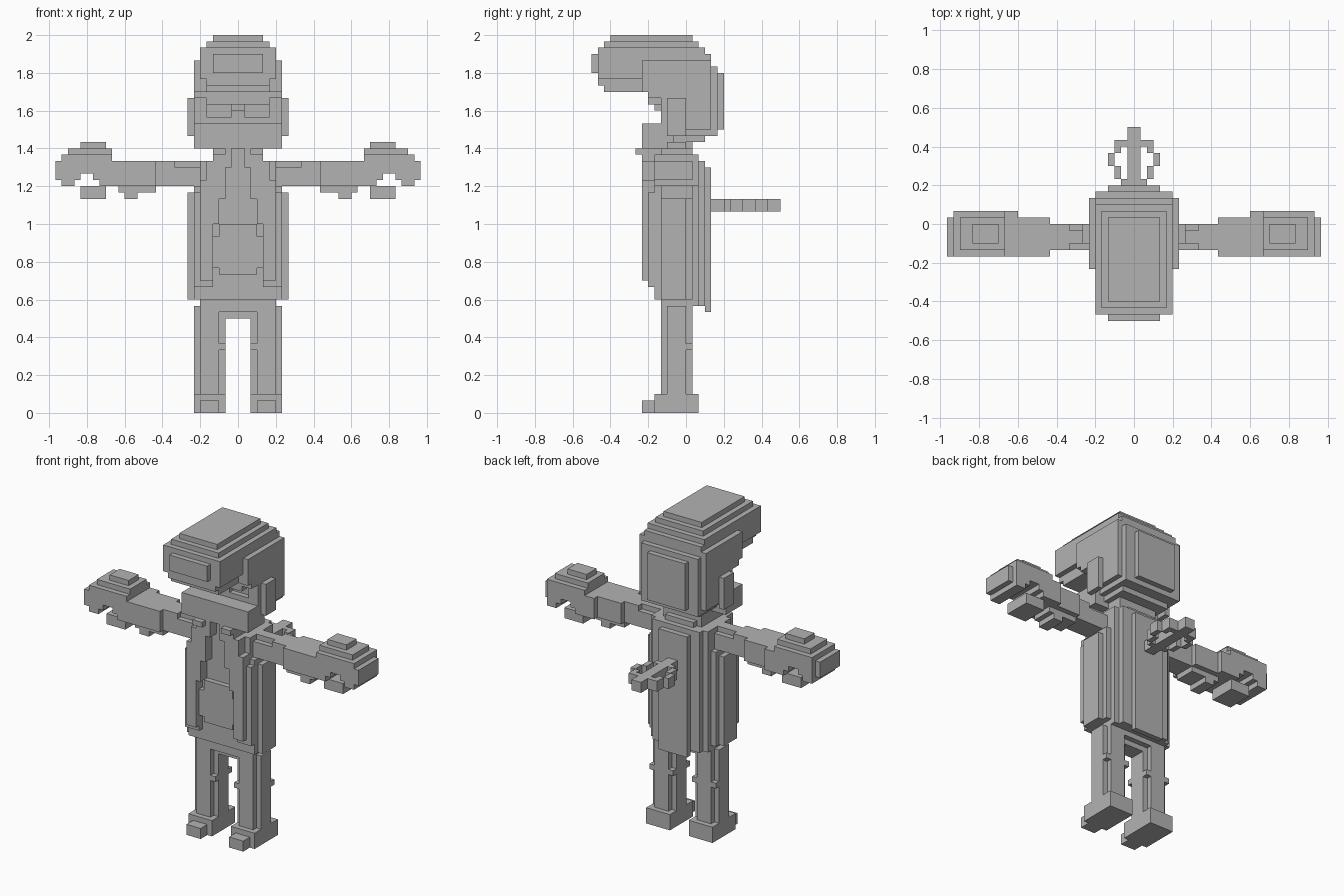
import bpy, bmesh
from mathutils import Vector

U = 1 / 30  # size of one block

cube = bpy.data.objects.get("Cube")
if cube:
    bpy.data.objects.remove(cube, do_unlink=True)

grey = bpy.data.materials.new("plain_grey")
grey.use_nodes = True
grey.diffuse_color = (0.45, 0.45, 0.45, 1)
grey.node_tree.nodes["Principled BSDF"].inputs["Base Color"].default_value = (0.45, 0.45, 0.45, 1)


def box(x0, x1, y0, y1, z0, z1):
    return {(x, y, z) for x in range(x0, x1) for y in range(y0, y1) for z in range(z0, z1)}


def mirrored(cells):
    return cells | {(-1 - x, y, z) for x, y, z in cells}


def build(name, cells):
    """Turn a set of blocks into one clean outer shell."""
    bm = bmesh.new()
    verts = {}

    def vert(p):
        key = tuple(p)
        if key not in verts:
            verts[key] = bm.verts.new(Vector(key) * U)
        return verts[key]

    for c in cells:
        for axis in range(3):
            for side in (0, 1):
                n = list(c)
                n[axis] += 2 * side - 1
                if tuple(n) in cells:
                    continue
                a, b = (axis + 1) % 3, (axis + 2) % 3
                ring = []
                for da, db in ((0, 0), (1, 0), (1, 1), (0, 1)):
                    p = list(c)
                    p[axis] += side
                    p[a] += da
                    p[b] += db
                    ring.append(vert(p))
                bm.faces.new(ring if side else ring[::-1])
    bmesh.ops.dissolve_limit(bm, angle_limit=0.02, verts=bm.verts, edges=bm.edges)
    mesh = bpy.data.meshes.new(name)
    bm.to_mesh(mesh)
    bm.free()
    mesh.materials.append(grey)
    obj = bpy.data.objects.new(name, mesh)
    bpy.context.collection.objects.link(obj)


# Legs with boots and knee studs
leg = box(3, 6, -4, 1, 0, 17) | box(2, 7, -3, 0, 0, 17)
leg |= box(2, 4, -4, -3, 10, 11) | box(6, 7, -1, 1, 10, 11) | box(2, 3, 0, 1, 10, 11)
leg |= box(2, 7, -5, 2, 0, 3) | box(3, 6, -7, -5, 0, 2)
build("legs", mirrored(leg))
build("hips", mirrored(box(0, 6, -4, 1, 16, 19) | box(0, 6, -3, 0, 15, 16)))

# Coat: nested slabs, narrower towards front and back
coat = box(0, 8, -4, 0, 18, 35) | box(0, 7, -5, 1, 18, 36) | box(0, 6, -5, 1, 18, 40)
coat |= box(0, 6, 1, 2, 17, 40) | box(0, 5, 2, 3, 17, 40) | box(0, 3, 3, 4, 16, 39)
coat |= box(0, 4, -5, 1, 40, 42) | box(0, 3, 1, 2, 40, 41)
# Front flaps opening downwards
coat |= box(4, 7, -6, -5, 20, 35) | box(4, 6, -7, -6, 21, 34)
coat |= box(3, 6, -7, -5, 30, 37) | box(2, 5, -7, -5, 34, 40) | box(1, 4, -7, -5, 39, 42)
coat |= box(2, 4, -8, -7, 41, 42)
build("coat", mirrored(coat))

# Shirt front
build("shirt", mirrored(box(0, 3, -6, -4, 22, 30) | box(0, 4, -6, -4, 23, 28)))

# Arms
arm = box(5, 13, -4, 0, 36, 39) | box(5, 10, -3, -1, 39, 40) | box(10, 13, -4, 0, 39, 40)
arm |= box(13, 19, -5, 1, 36, 40) | box(13, 19, -4, 0, 35, 36) | box(16, 18, -4, 0, 34, 35)
build("arms", mirrored(arm))

# Curled hands around an open grip
hand = box(18, 28, -5, 2, 36, 41) | box(28, 29, -5, 1, 37, 40)
hand |= box(20, 27, -4, 1, 41, 42) | box(21, 25, -3, 0, 42, 43)
hand |= box(21, 25, -4, 1, 34, 36)
hand -= box(22, 26, -5, 2, 36, 37) | box(23, 25, -5, 2, 37, 38) | box(18, 20, -5, 2, 40, 41)
build("hands", mirrored(hand))

# Neck
build("neck", mirrored(box(0, 4, -4, 1, 42, 44)))

# Head with swept-forward hair: bottom, top, front, back, half width
layers = (
    (43, 44, -4, 3, 5), (44, 45, -4, 5, 6), (45, 48, -4, 6, 7), (48, 49, -5, 6, 7),
    (49, 51, -6, 6, 7), (51, 52, -13, 6, 7), (52, 53, -14, 6, 7), (53, 54, -14, 6, 7),
    (54, 55, -15, 5, 7), (55, 56, -15, 4, 7), (56, 57, -15, 4, 6), (57, 58, -14, 3, 6),
    (58, 59, -13, 2, 5), (59, 60, -12, 1, 4),
)


def plan_width(y, z):
    if y >= 5 or y < -14:
        return 4
    if y >= 4:
        return 6
    if y < -7:
        return 5 if z < 53 else 6
    return 7


head = set()
for z0, z1, y0, y1, half in layers:
    for y in range(y0, y1):
        head |= box(0, min(half, plan_width(y, z0)), y, y + 1, z0, z1)
# Eye hollows, leaving the nose between them
head -= box(1, 5, -6, -3, 47, 49)
head -= box(5, 7, -6, -4, 48, 50)
build("head", mirrored(head))

# Boxy jaw
build("jaw", mirrored(box(0, 7, -7, -2, 42, 46)))

# Ears
build("ears", mirrored(box(7, 8, -3, 0, 44, 50)))

# Wind-up key in the back
key = box(0, 1, 4, 15, 32, 34) | box(1, 3, 12, 13, 32, 34) | box(2, 3, 11, 12, 32, 34)
key |= box(3, 4, 9, 11, 32, 34) | box(2, 3, 7, 9, 32, 34) | box(1, 2, 6, 7, 32, 34)
build("wind_up_key", mirrored(key))
